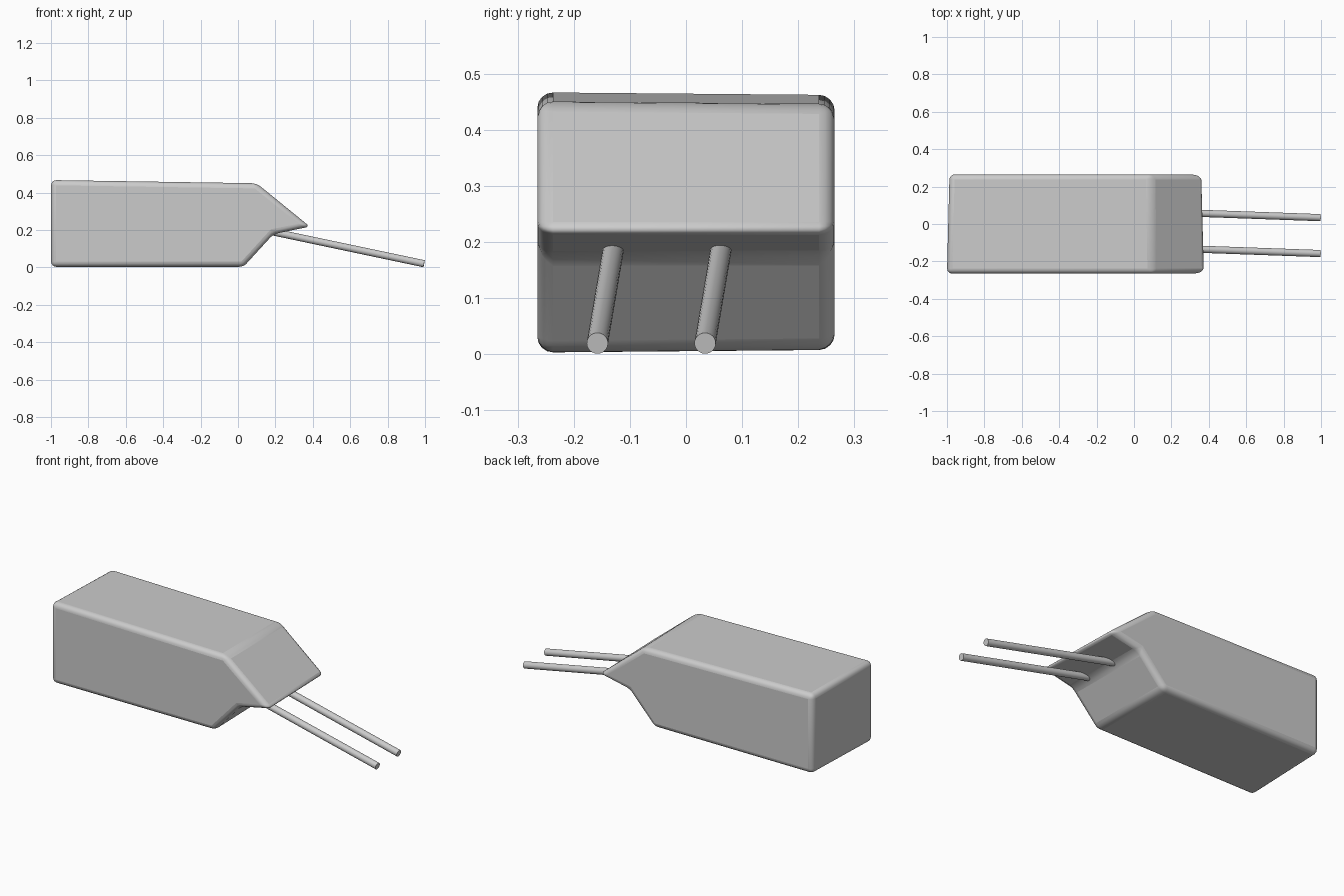
import bpy, bmesh, math
from mathutils import Vector

cube = bpy.data.objects.get("Cube")
if cube:
    bpy.data.objects.remove(cube, do_unlink=True)

# Single plain grey
grey = bpy.data.materials.new("light_grey")
grey.use_nodes = True
GREY = (0.6, 0.6, 0.6, 1)
grey.diffuse_color = GREY
grey.node_tree.nodes["Principled BSDF"].inputs["Base Color"].default_value = GREY


def finish(obj, angle):
    obj.data.materials.append(grey)
    bpy.ops.object.select_all(action='DESELECT')
    obj.select_set(True)
    bpy.context.view_layer.objects.active = obj
    bpy.ops.object.shade_smooth_by_angle(angle=math.radians(angle))


# Wedge-nosed body: side profile extruded across y, slightly smaller at the back
profile = [(-1, 0.003), (0.03, 0.003), (0.19, 0.178), (0.385, 0.218), (0.1, 0.45), (-1, 0.467)]
centre = Vector((-0.32, 0.235))
half_width = 0.265
bm = bmesh.new()
rings = []
for y, scale in ((-half_width, 1.0), (half_width, 0.98)):
    points = [centre + (Vector(p) - centre) * scale for p in profile]
    rings.append([bm.verts.new((p.x, y, p.y)) for p in points])
front, back = rings
bm.faces.new(front)
bm.faces.new(back[::-1])
for i in range(len(profile)):
    j = (i + 1) % len(profile)
    bm.faces.new((front[j], front[i], back[i], back[j]))
bmesh.ops.recalc_face_normals(bm, faces=bm.faces)
mesh = bpy.data.meshes.new("body")
bm.to_mesh(mesh)
bm.free()
body = bpy.data.objects.new("body", mesh)
bpy.context.collection.objects.link(body)

# Rounded edges
bevel = body.modifiers.new("rounded_edges", 'BEVEL')
bevel.width = 0.028
bevel.segments = 4
bevel.limit_method = 'ANGLE'
bevel.angle_limit = math.radians(20)
finish(body, 32)

# Two thin prongs sloping out from under the nose
for name, y_tip in (("right_prong", -0.158), ("left_prong", 0.034)):
    tip = Vector((0.995, y_tip, 0.0195))
    root = Vector((0.1, y_tip + 0.032, 0.208))
    axis = tip - root
    bpy.ops.mesh.primitive_cylinder_add(vertices=24, radius=0.019, depth=axis.length,
                                        location=(tip + root) / 2,
                                        rotation=axis.to_track_quat('Z', 'Y').to_euler())
    prong = bpy.context.object
    prong.name = name
    finish(prong, 40)
